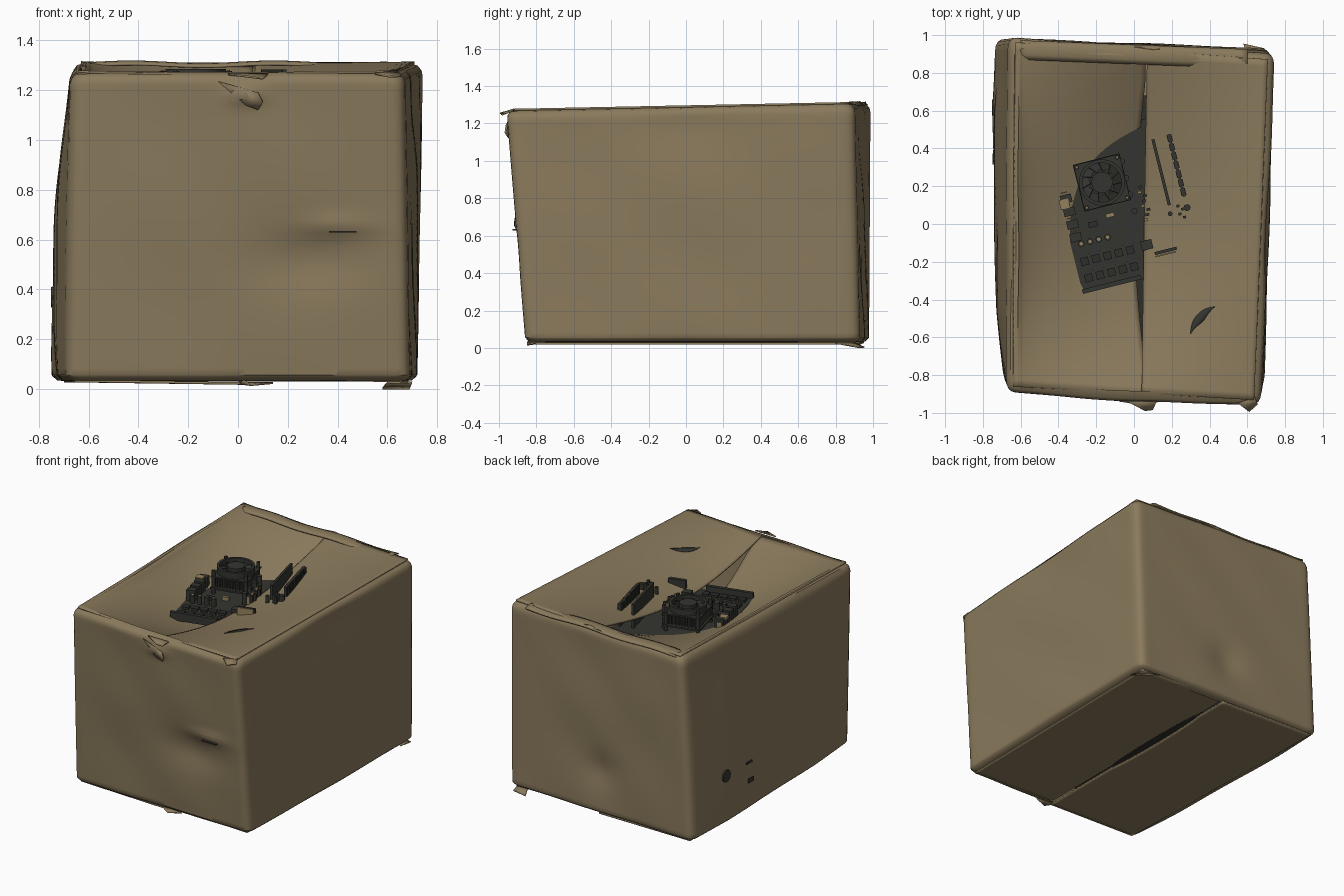
import bpy, bmesh, math
from mathutils import Vector, Matrix

if "Cube" in bpy.data.objects:
    bpy.data.objects.remove(bpy.data.objects["Cube"])

def material(name, rgb):
    m = bpy.data.materials.new(name)
    m.diffuse_color = (*rgb, 1)
    m.use_nodes = True
    m.node_tree.nodes["Principled BSDF"].inputs["Base Color"].default_value = m.diffuse_color
    return m

CARD = material("cardboard", (0.255, 0.195, 0.108))
DARK = material("dark_circuit", (0.034, 0.034, 0.029))
BLACK = material("black_plastic", (0.026, 0.026, 0.023))
TAN = material("tan_contacts", (0.30, 0.22, 0.11))

def finish(name, bm, mat, angle=40):
    bmesh.ops.recalc_face_normals(bm, faces=bm.faces)
    me = bpy.data.meshes.new(name)
    bm.to_mesh(me)
    bm.free()
    me.materials.append(mat)
    ob = bpy.data.objects.new(name, me)
    bpy.context.collection.objects.link(ob)
    for p in me.polygons:
        p.use_smooth = True
    me.set_sharp_from_angle(angle=math.radians(angle))
    return ob

def grid(name, rows, mat, closed=False, thick=0):
    bm = bmesh.new()
    vs = [[bm.verts.new(p) for p in r] for r in rows]
    n = len(rows[0])
    for a, b in zip(vs, vs[1:]):
        for k in range(n if closed else n - 1):
            bm.faces.new((a[k], a[(k + 1) % n], b[(k + 1) % n], b[k]))
    ob = finish(name, bm, mat)
    if thick:
        s = ob.modifiers.new("thickness", "SOLIDIFY")
        s.thickness, s.offset = thick, 0
    return ob

# ---- battered box walls
BOT = [Vector(p) for p in ((-.69, -.83), (.69, -.86), (.72, .93), (-.735, .98))]
TOP = [Vector(p) for p in ((-.675, -.89), (.67, -.96), (.745, .90), (-.665, .99))]
OUT = [Vector(p) for p in ((0, -1), (1, 0), (0, 1), (-1, 0))]

def rim(y):
    return 1.292 + .02 * y

def bump(x, z, cx, cz, rx, rz):
    return math.exp(-((x - cx) / rx) ** 2 - ((z - cz) / rz) ** 2)

def wall(side, u, t):
    a, b = (BOT[i].lerp(TOP[i], t) for i in (side, (side + 1) % 4))
    p = a.lerp(b, u)
    z = .03 + t * (rim(p.y) - .03)
    s = math.sin(math.pi * u)
    d = .006 * s * math.sin(9 * z + 5 * u + side) * math.sin(7 * u + side)
    if side == 0:    # pushed-in ledge and bowed top
        d += .02 * s * t + .018 * bump(p.x, z, .40, .655, .14, .04) - .028 * bump(p.x, z, .30, .52, .22, .12)
        d += .025 * bump(p.x, z, .03, 1.18, .07, .035)
    elif side == 1:
        d += .006 * s - .012 * bump(p.y, z, 0, 1.2, .3, .15)
    elif side == 2:  # dent low in the back
        d += -.022 * bump(p.x, z, 0, .33, .12, .12)
    else:
        d += .042 * min(1, 1.6 * s) * math.sin(math.pi * min(1, .15 + t * .85))
    q = p + OUT[side] * d
    return Vector((q.x, q.y, z))

def loop(t, inset, dz):
    pts, r = [], .035
    for s in range(4):
        pts += [wall(s, r + (1 - 2 * r) * k / 44, t) for k in range(45)]
        a, c, b = wall(s, 1 - r, t), wall(s, 1, t), wall((s + 1) % 4, r, t)
        for w in (.25, .5, .75):
            pts.append(a * (1 - w) ** 2 + c * 2 * w * (1 - w) + b * w * w)
    return [Vector((p.x * (1 - inset / .7), p.y * (1 - inset / .95), p.z + dz)) for p in pts]

rows = [(0, .06, 0), (0, .02, .005), (0, .004, .02)]
rows += [(k / 48, 0, 0) for k in range(1, 47)]
rows += [(1, .005, -.03), (1, .02, -.01), (1, .06, 0)]
grid("box_walls", [loop(*r) for r in rows], CARD, closed=True)

# ---- flaps: outer edge on the rim, inner edge at the sagging seam
def flap_point(side, top, u, v):
    c = TOP if top else BOT
    a = c[0].lerp(c[3], v) if side < 0 else c[1].lerp(c[2], v)
    a = Vector((a.x - side * .035, a.y))
    if top:
        sy = max(0, math.sin(math.pi * min(1, v + .02 * math.sin(math.pi * v))))
        seam = .06 - .055 * max(0, sy - .3) / .7 if side < 0 else .04 + .03 * v
        sag = .31 * u ** .7 if side < 0 else .155 * u ** 1.1
        z = rim(a.y) - sag * sy + .004 * math.sin(6 * v + 4 * u) * u
    else:
        gap = .022 * max(0, math.sin(math.pi * min(1, max(0, (v - .36) / .48)))) ** .5
        seam = .02 + side * gap + (.004 if side < 0 else 0)
        z = .032 + (-.01 if side < 0 else .012) * u
    mid = (c[0].lerp(c[3], v) + c[1].lerp(c[2], v)) / 2
    return Vector((a.x + (seam - a.x) * u, a.y + (mid.y - a.y) * u, z))

for top in (True, False):
    for side in (-1, 1):
        name = ("top" if top else "bottom") + ("_left" if side < 0 else "_right") + "_flap"
        grid(name, [[flap_point(side, top, i / 24, .015 + .97 * j / 48) for i in range(25)]
                    for j in range(49)], CARD, thick=.01)

# ---- crumpled back rim fold and torn cardboard tabs
grid("back_rim_fold", [[(x, .975 - .055 * (x + .7) / 1.4 - .10 * w,
      1.298 + .012 * math.sin(math.pi * w) + .005 * math.sin(11 * x))
      for x in [-.6 + 1.2 * k / 30 for k in range(31)]] for w in (0, .25, .5, .75, 1)], CARD, thick=.008)

def tab(name, pts):
    bm = bmesh.new()
    vs = [bm.verts.new(p) for p in pts]
    for k in range(1, len(vs) - 1):
        bm.faces.new((vs[0], vs[k], vs[k + 1]))
    s = finish(name, bm, CARD).modifiers.new("thickness", "SOLIDIFY")
    s.thickness = .008

tab("front_torn_tab", [(.03, -.955, 1.14), (.08, -.95, 1.12), (.10, -.97, 1.15), (.08, -.965, 1.19), (-.08, -.94, 1.235)])
tab("front_corner_tab", [(.55, -.95, 1.27), (.61, -.995, 1.258), (.655, -.955, 1.26), (.64, -.92, 1.28)])
tab("seam_front_tab", [(-.04, -.94, 1.268), (.06, -.99, 1.256), (.1, -.985, 1.25), (.12, -.94, 1.268)])
tab("bottom_front_tab", [(0, -.8, .02), (.02, -.85, .03), (.05, -.85, .012), (.14, -.82, .02)])
tab("bottom_back_tab", [(.6, .9, .03), (.58, .955, .006), (.69, .93, .006), (.70, .8, .03)])
tab("back_top_tab", [(0, .94, 1.3), (.1, .93, 1.32), (.2, .93, 1.3), (.1, .88, 1.3)])

# ---- helpers for hard parts
def box(name, mat, centre, size, M=Matrix()):
    bm = bmesh.new()
    bmesh.ops.create_cube(bm, size=1, matrix=M @ Matrix.Translation(centre) @ Matrix.Diagonal((*size, 1)))
    return finish(name, bm, mat)

def cyl(name, mat, centre, r, h, M=Matrix(), n=20):
    bm = bmesh.new()
    bmesh.ops.create_cone(bm, cap_ends=True, segments=n, radius1=r, radius2=r, depth=h,
                          matrix=M @ Matrix.Translation(centre))
    return finish(name, bm, mat)

# ---- dark parts packed inside, seen through the seams
box("packed_parts", BLACK, (0, .03, .505), (.5, 1.3, .88))
box("front_slit", DARK, (.42, -.912, .632), (.11, .03, .006))

# ---- circuit board, turned 14 degrees, poking through the seam
B = Matrix.Translation((-.27, -.37, 1.115)) @ Matrix.Rotation(math.radians(14), 4, 'Z')
box("circuit_board", DARK, (.34, .41, -.008), (.68, .82, .016), B)
box("board_edge_slot", DARK, (.16, .012, .015), (.32, .024, .05), B)
for r, v in enumerate((.075, .165)):
    for k in range(5):
        box("memory_chip", BLACK, (.05 + k * .062, v, .008), (.042, .042, .018), B)
        box("chip_contact", TAN, (.08 + k * .062, v + .035, .006), (.008, .005, .012), B)
for k in range(4):
    cyl("capacitor", DARK, (.055 + k * .048, .26, .025), .017, .06, B, 14)
    cyl("capacitor_top", TAN, (.055 + k * .048, .26, .056), .009, .003, B, 14)
    cyl("small_capacitor", DARK, (.37, .36 + .09 * k, .04), .016, .08, B, 14)
    box("port_block", DARK, (.035, .30 + k * .07, .035), (.06, .045, .08), B)
    box("port_contact", TAN, (.03, .335 + k * .07, .03), (.035, .006, .06), B)
box("upper_port", TAN, (.02, .485, .07), (.05, .05, .02), B)
for k in range(8):
    box("pin_header", DARK if k % 3 else TAN, (.42 + .012 * (k % 3), .3 + .025 * k, .04), (.02, .014, .09), B)
box("centre_chip", BLACK, (.14, .345, .01), (.05, .03, .02), B)
box("centre_connector", TAN, (.24, .37, .012), (.045, .022, .024), B)
box("side_connector", DARK, (.39, .17, .025), (.06, .05, .06), B)

# ---- cooling fan stack
F = B @ Matrix.Translation((.24, .548, .035))
box("cooler_base", DARK, (0, 0, .005), (.255, .255, .012), F)
for k in range(11):
    box("cooler_fin", DARK, ((k - 5) * .022, 0, .045), (.008, .22, .075), F)
box("cooler_plate", DARK, (0, 0, .084), (.25, .25, .01), F)
for sx in (-1, 1):
    for sy in (-1, 1):
        cyl("fan_post", DARK, (sx * .11, sy * .11, .045), .012, .165, F, 10)
        cyl("fan_screw", TAN, (sx * .11, sy * .11, .129), .005, .004, F, 8)
ring = [(.104, .09), (.104, .134), (.122, .134), (.122, .09), (.104, .09)]
grid("fan_ring", [[F @ Vector((r * math.cos(a), r * math.sin(a), z)) for a in
     [math.tau * k / 40 for k in range(40)]] for r, z in ring], DARK, closed=True)
cyl("fan_floor", BLACK, (0, 0, .094), .105, .008, F, 40)
cyl("fan_hub", DARK, (0, 0, .112), .056, .04, F, 28)
for k in range(11):
    R = F @ Matrix.Rotation(math.tau * k / 11, 4, 'Z')
    box("fan_blade", DARK, (.078, 0, .114), (.05, .042, .005), R @ Matrix.Rotation(.4, 4, 'X'))

# ---- memory sticks and connectors cutting through the right flap
box("memory_stick_inner", DARK, (.557, .525, .08), (.016, .36, .175), B)
box("memory_stick_outer", DARK, (.645, .54, .075), (.014, .34, .165), B)
for k in range(7):
    box("stick_module", BLACK, (.645, .395 + k * .049, .11), (.026, .036, .09), B)
for k in range(4):
    box("power_pin", DARK, (.60 + .02 * (k % 2), .33 - .022 * k, .06), (.016, .014, .15), B)
cyl("choke", DARK, (.645, .31, .06), .018, .14, B, 16)
cyl("small_choke", DARK, (.55, .3, .05), .012, .13, B, 12)
box("right_slot", TAN, (.475, .098, .05), (.11, .007, .10), B)
box("right_slot_shell", DARK, (.48, .115, .05), (.12, .016, .10), B)

# ---- crescent of a buried part in the right flap
cres = []
for k in range(15):
    a = math.radians(92 + 92 * k / 14)
    w = .045 * math.sin(math.pi * k / 14)
    row = []
    for r in (.135 - w, .135 - w / 2, .135):
        x, y = .435 + r * math.cos(a), -.572 + r * math.sin(a)
        q = flap_point(1, True, (.68 - x) / .63, (y + .95) / 1.86)
        row.append((x, y, q.z + .009))
    cres.append(row)
grid("buried_crescent", cres, DARK, thick=.006)

# ---- parts piercing the left wall
turn = Matrix.Rotation(math.pi / 2, 4, 'Y')
for name, u, z, sz in (("side_plug", .20, .34, None), ("side_pin_upper", .34, .34, .015),
                       ("side_pin_lower", .35, .21, .03)):
    p = wall(3, u, z / 1.28)
    if sz is None:
        cyl(name, DARK, (0, 0, 0), .042, .014, Matrix.Translation(p) @ turn, 12)
    else:
        box(name, DARK, p, (.012, .06, sz))
